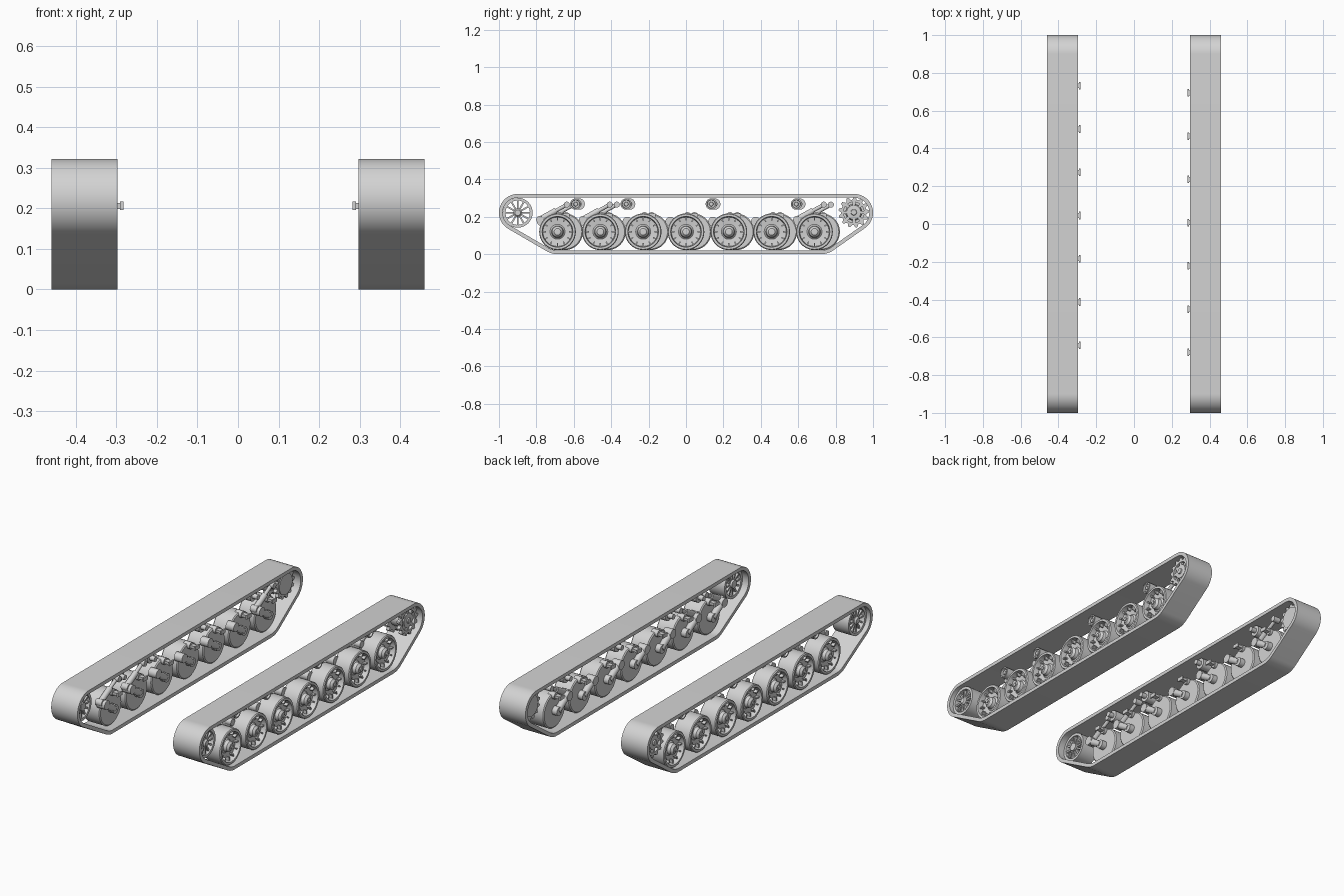
import bpy, bmesh, math
from mathutils import Vector, Matrix, geometry

if "Cube" in bpy.data.objects:
    bpy.data.objects.remove(bpy.data.objects["Cube"], do_unlink=True)

grey = bpy.data.materials.new("plain_grey")
grey.use_nodes = True
GREY = (0.65, 0.65, 0.65, 1)
grey.diffuse_color = GREY
grey.node_tree.nodes["Principled BSDF"].inputs["Base Color"].default_value = GREY


def lathe(bm, profile, steps=40):
    """Revolve (x, radius) points around the x axis."""
    verts = [bm.verts.new((x, r, 0)) for x, r in profile]
    edges = [bm.edges.new(pair) for pair in zip(verts, verts[1:])]
    bmesh.ops.spin(bm, geom=verts + edges, cent=(0, 0, 0), axis=(1, 0, 0),
                   angle=math.tau, steps=steps)
    bmesh.ops.remove_doubles(bm, verts=bm.verts[:], dist=1e-5)


def rod(bm, a, b, r, r2=None, sides=20):
    """Cylinder or cone between two points."""
    a, b = Vector(a), Vector(b)
    turn = (b - a).to_track_quat("Z", "Y").to_matrix().to_4x4()
    bmesh.ops.create_cone(bm, cap_ends=True, segments=sides, radius1=r,
                          radius2=r if r2 is None else r2, depth=(b - a).length,
                          matrix=Matrix.Translation((a + b) / 2) @ turn)


def box(bm, centre, size, spin=0):
    """Box turned about the x axis through the origin."""
    m = (Matrix.Rotation(spin, 4, "X") @ Matrix.Translation(centre)
         @ Matrix.Diagonal((*size, 1)))
    bmesh.ops.create_cube(bm, size=1, matrix=m)


def band(bm, outer, inner, x0, x1):
    """Closed band between two matching (y, z) outlines."""
    loops = [[bm.verts.new((x, *p)) for p in pts]
             for x, pts in ((x0, outer), (x1, outer), (x1, inner), (x0, inner))]
    n = len(outer)
    for k in range(4):
        a, b = loops[k], loops[(k + 1) % 4]
        for i in range(n):
            j = (i + 1) % n
            bm.faces.new((a[i], a[j], b[j], b[i]))


def circle(radii):
    n = len(radii)
    return [(r * math.cos(math.tau * i / n), r * math.sin(math.tau * i / n))
            for i, r in enumerate(radii)]


def finish(bm, name):
    bmesh.ops.recalc_face_normals(bm, faces=bm.faces[:])
    mesh = bpy.data.meshes.new(name)
    bm.to_mesh(mesh)
    bm.free()
    mesh.materials.append(grey)
    mirrored = mesh.copy()
    mirrored.transform(Matrix.Diagonal((-1, 1, 1, 1)))
    mirrored.flip_normals()
    return {"left": mesh, "right": mirrored}


def place(meshes, side, name, y=0, z=0):
    ob = bpy.data.objects.new(f"{side}_{name}", meshes[side])
    ob.location = (0, y, z)
    bpy.context.collection.objects.link(ob)
    return ob


# Track band wrapped round the idler, sprocket and end road wheels
bm = bmesh.new()
samples = []
for cy, cz, r in ((-0.9, 0.222, 0.1), (0.9, 0.222, 0.1),
                  (-0.685, 0.12, 0.12), (0.72, 0.12, 0.12)):
    for i in range(64):
        d = Vector((math.cos(math.tau * i / 64), math.sin(math.tau * i / 64)))
        samples.append((Vector((cy, cz)) + d * r, Vector((cy, cz)) + d * (r - 0.02)))
hull = geometry.convex_hull_2d([s[0] for s in samples])
band(bm, [samples[i][0] for i in hull], [samples[i][1] for i in hull], 0.297, 0.46)
track = finish(bm, "track")

# Road wheel: drum with dished face, ribs and domed hub
bm = bmesh.new()
lathe(bm, [(0.335, 0), (0.335, 0.092), (0.34, 0.098), (0.435, 0.098), (0.44, 0.094),
           (0.44, 0.082), (0.41, 0.078), (0.405, 0.04), (0.412, 0.032),
           (0.43, 0.029), (0.441, 0.018), (0.444, 0)])
for i in range(12):
    box(bm, (0.415, 0, 0.071), (0.025, 0.007, 0.02), math.tau * i / 12)
rod(bm, (0.44, 0, 0), (0.448, 0, 0), 0.01)
road_wheel = finish(bm, "road_wheel")

# Trailing arm with hub axle, pivot tube and bump stop
bm = bmesh.new()
pivot = Vector((0.318, -0.085, 0.055))
rod(bm, (0.305, 0, 0), (0.345, 0, 0), 0.024)
rod(bm, (0.318, 0, 0), pivot, 0.018, 0.02)
rod(bm, pivot + Vector((-0.02, 0, 0)), pivot + Vector((0.03, 0, 0)), 0.025)
box(bm, (0.31, 0.007, 0.086), (0.05, 0.026, 0.014))
box(bm, (0.287, 0.007, 0.086), (0.008, 0.04, 0.021))
rod(bm, (0.32, 0.007, 0.086), (0.36, 0.007, 0.086), 0.019)
swing_arm = finish(bm, "swing_arm")

# Shock absorber: thick body, thin rod and an eye at each end
bm = bmesh.new()
low, high = Vector((0.335, -0.095, 0.065)), Vector((0.335, 0.05, 0.145))
middle = low.lerp(high, 0.6)
rod(bm, low, middle, 0.016)
rod(bm, middle, high, 0.01)
for p, r in ((low, 0.019), (high, 0.016)):
    rod(bm, p - Vector((0.02, 0, 0)), p + Vector((0.02, 0, 0)), r)
shock = finish(bm, "shock_absorber")

# Return roller with a recessed face and an inner axle
bm = bmesh.new()
lathe(bm, [(0.3, 0), (0.3, 0.014), (0.33, 0.014), (0.33, 0.03), (0.41, 0.03),
           (0.41, 0.023), (0.4, 0.021), (0.4, 0.012), (0.408, 0.01), (0.408, 0)], 28)
roller = finish(bm, "return_roller")

# Spoked idler: wide rim, hub and two rows of spokes
bm = bmesh.new()
band(bm, circle([0.08] * 40), circle([0.065] * 40), 0.335, 0.435)
lathe(bm, [(0.33, 0), (0.33, 0.022), (0.43, 0.022), (0.438, 0.015), (0.438, 0)])
for i in range(12):
    for x in (0.35, 0.418):
        box(bm, (x, 0, 0.043), (0.018, 0.009, 0.05), math.tau * i / 12)
idler = finish(bm, "idler")

# Drive sprocket: toothed rings on a drum, pierced outside and solid inside
bm = bmesh.new()
teeth = circle([0.082, 0.082, 0.068, 0.068] * 13)
for x in (0.335, 0.412):
    band(bm, teeth, circle([0.055] * 52), x, x + 0.02)
lathe(bm, [(0.33, 0), (0.33, 0.058), (0.352, 0.058), (0.352, 0.045), (0.41, 0.045),
           (0.43, 0.038), (0.432, 0.016), (0.438, 0.014), (0.438, 0)])
for i in range(8):
    box(bm, (0.421, 0, 0.046), (0.014, 0.016, 0.026), math.tau * i / 8)
sprocket = finish(bm, "sprocket")

# Assemble both running gears; the right one sits slightly further back
placed = []
for side, shift in (("left", 0), ("right", 0.038)):
    placed.append(place(track, side, "track"))
    placed.append(place(idler, side, "idler", -0.9, 0.222))
    placed.append(place(sprocket, side, "sprocket", 0.897, 0.224))
    for i in range(7):
        y = (i - 3) * 0.229 + shift
        placed.append(place(road_wheel, side, f"road_wheel_{i + 1}", y, 0.12))
        placed.append(place(swing_arm, side, f"swing_arm_{i + 1}", y, 0.12))
        if i in (0, 1, 6):
            placed.append(place(shock, side, f"shock_absorber_{i + 1}", y, 0.12))
    for i, y in enumerate((-0.59, -0.32, 0.135, 0.59)):
        placed.append(place(roller, side, f"return_roller_{i + 1}", y + shift * 0.5, 0.268))

bpy.ops.object.select_all(action="DESELECT")
for ob in placed:
    ob.select_set(True)
bpy.context.view_layer.objects.active = placed[0]
bpy.ops.object.shade_smooth_by_angle(angle=math.radians(35))
